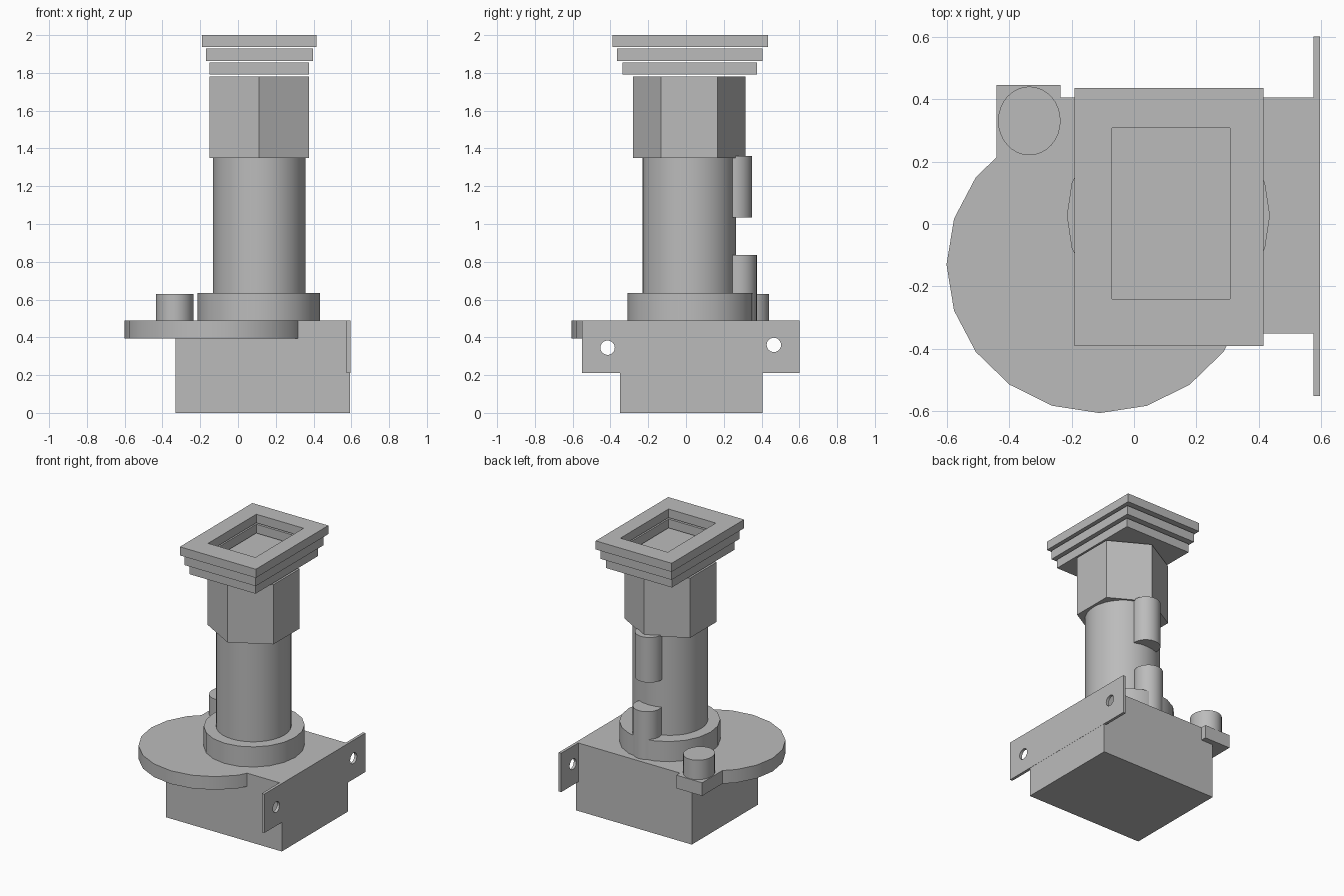
import bpy
import math

if "Cube" in bpy.data.objects:
    bpy.data.objects.remove(bpy.data.objects["Cube"], do_unlink=True)

GREY = (0.5, 0.5, 0.5, 1.0)
metal = bpy.data.materials.new("plain_grey")
metal.use_nodes = True
metal.diffuse_color = GREY
metal.node_tree.nodes["Principled BSDF"].inputs["Base Color"].default_value = GREY


def finish(name, smooth=False):
    ob = bpy.context.object
    ob.name = name
    bpy.ops.object.transform_apply(location=False, rotation=True, scale=True)
    ob.data.materials.append(metal)
    if smooth:
        bpy.ops.object.shade_smooth_by_angle(angle=math.radians(35))
    return ob


def box(name, xs, ys, zs):
    spans = (xs, ys, zs)
    bpy.ops.mesh.primitive_cube_add(size=1, location=[sum(s) / 2 for s in spans])
    bpy.context.object.scale = [s[1] - s[0] for s in spans]
    return finish(name)


def cylinder(name, centre, radii, zs, sides=32, turn=0.0, smooth=True):
    bpy.ops.mesh.primitive_cylinder_add(
        vertices=sides, radius=1, depth=zs[1] - zs[0],
        location=(centre[0], centre[1], sum(zs) / 2))
    ob = bpy.context.object
    for v in ob.data.vertices:
        a = math.atan2(v.co.y, v.co.x) + turn
        v.co.x, v.co.y = radii[0] * math.cos(a), radii[1] * math.sin(a)
    return finish(name, smooth)


def cut(target, cutter):
    mod = target.modifiers.new("cut", "BOOLEAN")
    mod.operation = "DIFFERENCE"
    mod.solver = "EXACT"
    mod.object = cutter
    bpy.context.view_layer.objects.active = target
    bpy.ops.object.modifier_apply(modifier=mod.name)
    bpy.data.objects.remove(cutter, do_unlink=True)


# Base block and drilled mounting plate
box("base_block", (-0.33, 0.594), (-0.35, 0.405), (0, 0.49))
plate = box("mounting_plate", (0.575, 0.595), (-0.55, 0.60), (0.21, 0.49))
for y, z in ((-0.415, 0.345), (0.465, 0.36)):
    bpy.ops.mesh.primitive_cylinder_add(
        vertices=24, radius=0.038, depth=0.2, location=(0.585, y, z),
        rotation=(0, math.pi / 2, 0))
    cut(plate, finish("hole_cutter"))

# Round table with corner tab and peg
cylinder("round_table", (-0.11, -0.13), (0.49, 0.475), (0.395, 0.49), sides=20)
box("corner_tab", (-0.44, -0.235), (0.1, 0.445), (0.395, 0.49))
cylinder("corner_peg", (-0.335, 0.33), (0.1, 0.11), (0.48, 0.63))

# Flanged column
AXIS = (0.1125, 0.0175)
cylinder("column_flange", (0.11, 0.027), (0.325, 0.338), (0.485, 0.635), sides=20)
cylinder("column", AXIS, (0.245, 0.247), (0.5, 1.36))

# Pipe stubs behind the column
cylinder("lower_pipe", (0.1125, 0.28), (0.095, 0.095), (0.48, 0.835))
cylinder("upper_pipe", (0.1125, 0.255), (0.095, 0.095), (1.035, 1.36))

# Hexagonal neck
cylinder("hex_neck", AXIS, (0.303, 0.2975), (1.35, 1.78), sides=6, smooth=False)

# Stepped head: a solid tray below two open frames
box("head_tray", (-0.15, 0.375), (-0.335, 0.375), (1.792, 1.855))
lower = box("lower_frame", (-0.17, 0.397), (-0.365, 0.406), (1.864, 1.928))
upper = box("upper_frame", (-0.19, 0.415), (-0.39, 0.435), (1.938, 2.0))
for frame in (lower, upper):
    cut(frame, box("opening_cutter", (-0.07, 0.307), (-0.24, 0.308), (1.8, 2.1)))
